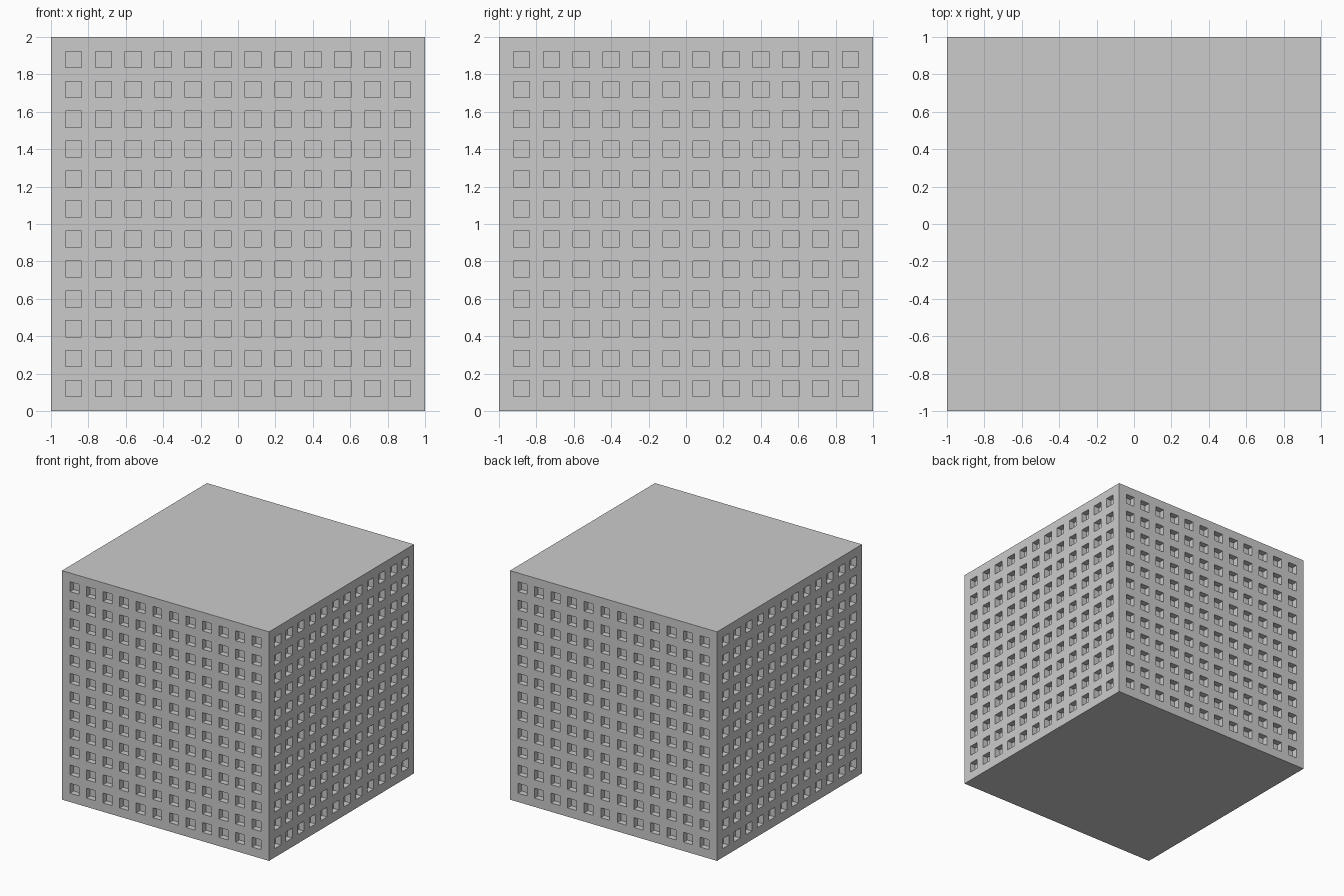
import bpy, bmesh
from math import pi
from mathutils import Matrix, Vector

if "Cube" in bpy.data.objects:
    bpy.data.objects.remove(bpy.data.objects["Cube"])

COUNT, PITCH, SIZE, DEPTH = 12, 0.16, 0.086, 0.05

# Grid lines across a wall: wall edges plus both sides of every window
lines = [-1.0]
for i in range(COUNT):
    c = (i - (COUNT - 1) / 2) * PITCH
    lines += [c - SIZE / 2, c + SIZE / 2]
lines.append(1.0)

bm = bmesh.new()


def add_wall(angle):
    """One front-facing wall with recessed windows, turned about z."""
    rot = Matrix.Rotation(angle, 4, 'Z')
    verts = [[bm.verts.new(rot @ Vector((x, -1, z + 1))) for x in lines] for z in lines]
    windows = []
    n = len(lines) - 1
    for r in range(n):
        for c in range(n):
            f = bm.faces.new((verts[r][c], verts[r][c + 1],
                              verts[r + 1][c + 1], verts[r + 1][c]))
            if r % 2 and c % 2:
                windows.append(f)
    # Push the window panes inward
    inward = rot @ Vector((0, DEPTH, 0))
    for f in bmesh.ops.extrude_discrete_faces(bm, faces=windows)['faces']:
        bmesh.ops.translate(bm, verts=f.verts, vec=inward)


# Four walls
for k in range(4):
    add_wall(k * pi / 2)

# Roof and floor
for z in (0, 2):
    ring = [(-1, -1), (1, -1), (1, 1), (-1, 1)]
    if z == 0:
        ring.reverse()
    bm.faces.new([bm.verts.new((x, y, z)) for x, y in ring])

bmesh.ops.remove_doubles(bm, verts=bm.verts, dist=1e-5)
mesh = bpy.data.meshes.new("building_block")
bm.to_mesh(mesh)
bm.free()
bpy.context.collection.objects.link(bpy.data.objects.new("building_block", mesh))
